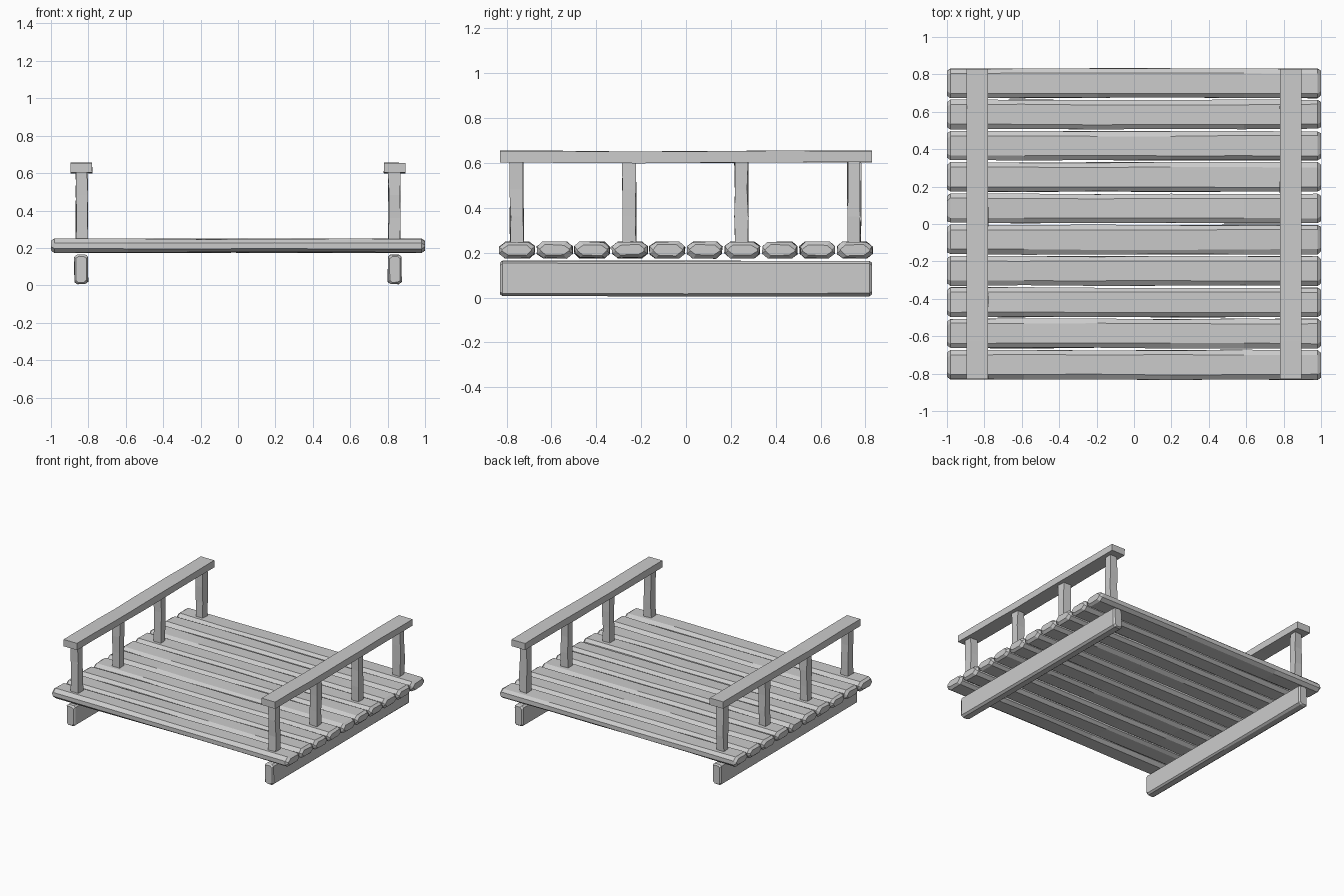
import bpy, bmesh, random
from mathutils import Vector

if "Cube" in bpy.data.objects:
    bpy.data.objects.remove(bpy.data.objects["Cube"])

random.seed(4)


def timber(name, axis, centre, length, w, h, chamfer=0.0, inset=0.0, cuts=4, wobble=0.003):
    """Loft a hand-hewn timber along an axis; w and h are its cross-section sizes."""
    a, b = w / 2, h / 2
    if chamfer:
        c, d = chamfer, chamfer * 0.8
        prof = [(a, -b + d), (a, b - d), (a - c, b), (-a + c, b),
                (-a, b - d), (-a, -b + d), (-a + c, -b), (a - c, -b)]
    else:
        prof = [(a, -b), (a, b), (-a, b), (-a, -b)]
    # stations along the length: (position, end shrink)
    L = length / 2
    inner = L - inset
    stations = [(-inner + 2 * inner * i / cuts, 0.0) for i in range(cuts + 1)]
    if inset:
        stations = [(-L, inset * 0.7)] + stations + [(L, inset * 0.7)]
    bm = bmesh.new()
    rings = []
    for t, s in stations:
        ring = []
        for u, v in prof:
            u -= s * (1 if u > 0 else -1)
            v -= s * (1 if v > 0 else -1)
            u += random.uniform(-wobble, wobble)
            v += random.uniform(-wobble, wobble) * (axis != 'Z' or 1)
            co = {'X': (t, u, v), 'Y': (u, t, v), 'Z': (u, v, t)}[axis]
            ring.append(bm.verts.new(Vector(co) + Vector(centre)))
        rings.append(ring)
    n = len(prof)
    for r0, r1 in zip(rings, rings[1:]):
        for i in range(n):
            bm.faces.new((r0[i], r0[(i + 1) % n], r1[(i + 1) % n], r1[i]))
    bm.faces.new(rings[0])
    bm.faces.new(rings[-1])
    bmesh.ops.recalc_face_normals(bm, faces=bm.faces)
    me = bpy.data.meshes.new(name)
    bm.to_mesh(me)
    bm.free()
    ob = bpy.data.objects.new(name, me)
    bpy.context.collection.objects.link(ob)
    return ob


# deck planks
for i in range(10):
    y = -0.753 + i * 0.1673
    timber(f"deck_plank_{i + 1}", 'X', (0, y, 0.212), 2.0, 0.156, 0.072,
           chamfer=0.025, inset=0.018, cuts=5, wobble=0.003)

for side, sx in (("left", -1), ("right", 1)):
    # support beam under the deck
    timber(f"{side}_support_beam", 'Y', (sx * 0.838, 0, 0.085), 1.66, 0.072, 0.156,
           chamfer=0.014, inset=0.012, cuts=2, wobble=0.002)
    # railing posts
    for j, y in enumerate((-0.755, -0.253, 0.247, 0.75)):
        timber(f"{side}_railing_post_{j + 1}", 'Z', (sx * 0.835, y, 0.422), 0.365,
               0.060, 0.058, cuts=3, wobble=0.004)
    # handrail with a slight sag in the middle
    rail = timber(f"{side}_handrail", 'Y', (sx * 0.838, 0, 0.629), 1.66, 0.115, 0.052,
                  cuts=8, wobble=0.0015)
    for v in rail.data.vertices:
        v.co.z -= 0.004 * max(0, 1 - abs(v.co.y + 0.2) / 0.6)
